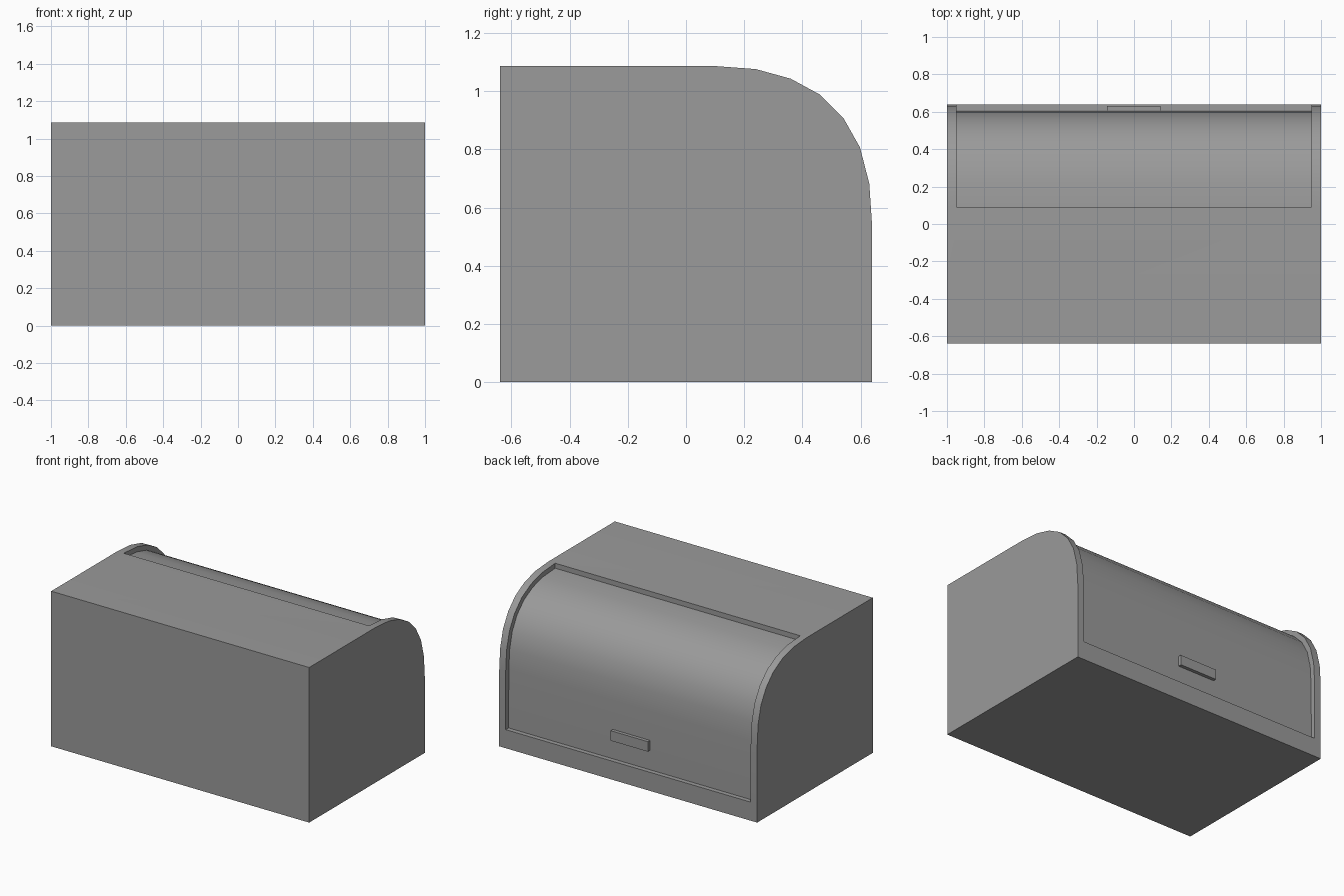
import bpy, bmesh
from mathutils import Vector

if "Cube" in bpy.data.objects:
    bpy.data.objects.remove(bpy.data.objects["Cube"])

# Side profile (y, z): the door span runs from the bottom rail over the curve
DOOR = [(.64, .13), (.64, .535), (.63, .683), (.598, .807), (.541, .908),
        (.461, .988), (.36, 1.043), (.24, 1.076), (.092, 1.087)]
PROFILE = [(-.64, 0), (.64, 0)] + DOOR + [(-.64, 1.087)]
DEPTH = .035
CENTRE = Vector((.092, .535))

# Dark grey finish
GREY = bpy.data.materials.new("dark_grey")
GREY.diffuse_color = (.325, .325, .325, 1)
GREY.use_nodes = True
GREY.node_tree.nodes["Principled BSDF"].inputs["Base Color"].default_value = GREY.diffuse_color


def recessed(p):
    """Move a curve point inward by the recess depth."""
    v = Vector(p) - CENTRE
    return CENTRE + v * (1 - DEPTH / v.length)


def finish(bm, name):
    bmesh.ops.recalc_face_normals(bm, faces=bm.faces)
    me = bpy.data.meshes.new(name)
    bm.to_mesh(me)
    bm.free()
    me.materials.append(GREY)
    ob = bpy.data.objects.new(name, me)
    bpy.context.collection.objects.link(ob)
    return ob


def row(bm, x, points):
    return [bm.verts.new((x, y, z)) for y, z in points]


def strip(bm, a, b):
    for i in range(len(a) - 1):
        bm.faces.new((a[i], a[i + 1], b[i + 1], b[i]))


# Box body: end panels, raised side rims, and a recessed curved door
bm = bmesh.new()
first, last = 2, 1 + len(DOOR)
ends = [row(bm, x, PROFILE) for x in (-1, 1)]
rims = [row(bm, x, DOOR) for x in (-.95, .95)]
inner = [(.608, .13)] + [recessed(p) for p in DOOR[1:]]
door = [row(bm, x, inner) for x in (-.95, .95)]
for end, rim, edge in zip(ends, rims, door):
    bm.faces.new(end)
    strip(bm, end[first:last + 1], rim)      # rim beside the door
    strip(bm, rim, edge)                     # recess side wall
strip(bm, *door)                             # rolling door surface
for k in (0, -1):                            # recess sill and top edge
    bm.faces.new((rims[0][k], rims[1][k], door[1][k], door[0][k]))
# Bottom, back panel, lower rail and top
l, r = ends
for i, j in ((0, 1), (-1, 0)):
    bm.faces.new((l[i], l[j], r[j], r[i]))
for k, i, j in ((0, first, 1), (-1, last, -1)):
    bm.faces.new((l[i], rims[0][k], rims[1][k], r[i], r[j], l[j]))
body = finish(bm, "bread_box_body")
bpy.context.view_layer.objects.active = body
body.select_set(True)
bpy.ops.object.shade_smooth_by_angle(angle=.52)

# Door handle
bm = bmesh.new()
bmesh.ops.create_cube(bm, size=1)
bmesh.ops.scale(bm, vec=(.288, .035, .07), verts=bm.verts)
handle = finish(bm, "door_handle")
handle.location = (-.001, .613, .3)
